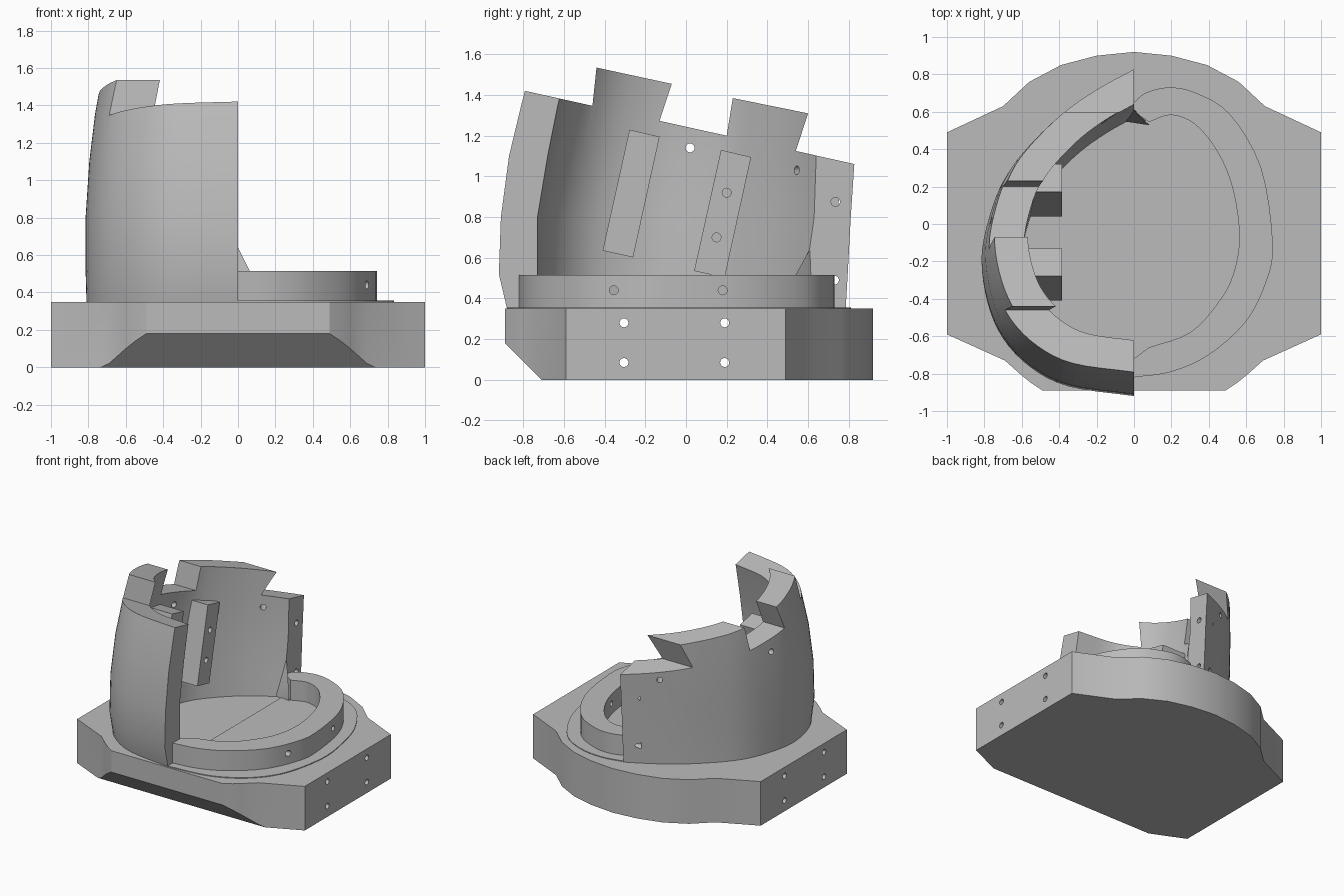
import bpy, bmesh, math
from mathutils import Vector

cube = bpy.data.objects.get("Cube")
if cube:
    bpy.data.objects.remove(cube, do_unlink=True)

grey = bpy.data.materials.new("plain grey")
grey.use_nodes = True
grey.diffuse_color = (0.5, 0.5, 0.5, 1)
grey.node_tree.nodes["Principled BSDF"].inputs["Base Color"].default_value = (0.5, 0.5, 0.5, 1)


def finish(name, bm):
    bmesh.ops.recalc_face_normals(bm, faces=bm.faces)
    mesh = bpy.data.meshes.new(name)
    bm.to_mesh(mesh)
    bm.free()
    mesh.materials.append(grey)
    obj = bpy.data.objects.new(name, mesh)
    bpy.context.collection.objects.link(obj)
    return obj


def prism(name, pts, axis, lo, hi):
    """Extrude a 2D outline along x (points are y, z) or z (points are x, y)."""
    bm = bmesh.new()
    place = (lambda p, h: (h, *p)) if axis == "x" else (lambda p, h: (*p, h))
    face = bm.faces.new([bm.verts.new(place(p, lo)) for p in pts])
    ext = bmesh.ops.extrude_face_region(bm, geom=[face])["geom"]
    shift = place((0, 0), hi - lo)
    bmesh.ops.translate(bm, vec=shift, verts=[g for g in ext if isinstance(g, bmesh.types.BMVert)])
    return finish(name, bm)


def curve(pts, steps=4):
    """Smooth curve through the points."""
    p = [Vector(q) for q in pts]
    p = [2 * p[0] - p[1]] + p + [2 * p[-1] - p[-2]]
    out = []
    for a, b, c, d in zip(p, p[1:], p[2:], p[3:]):
        for i in range(steps):
            t = i / steps
            out.append(b + (c - a) * t / 2 + (2 * a - 5 * b + 4 * c - d) * t * t / 2
                       + (3 * b - a - 3 * c + d) * t ** 3 / 2)
    return out + [p[-2]]


def carve(obj, tool, op="DIFFERENCE"):
    mod = obj.modifiers.new("carve", "BOOLEAN")
    mod.operation, mod.solver, mod.object = op, "EXACT", tool
    bpy.context.view_layer.objects.active = obj
    bpy.ops.object.modifier_apply(modifier=mod.name)
    bpy.data.objects.remove(tool, do_unlink=True)


def drill(obj, start, direction, length, radius=0.022):
    d = Vector(direction).normalized()
    bm = bmesh.new()
    bmesh.ops.create_cone(bm, cap_ends=True, segments=16, radius1=radius, radius2=radius, depth=length)
    turn = d.to_track_quat("Z", "Y").to_matrix()
    for v in bm.verts:
        v.co = turn @ v.co + Vector(start) + d * length / 2
    carve(obj, finish("drill", bm))


# Base plate with a sloped lower front edge and cross holes
half = [(0.49, -0.89), (0.55, -0.85), (0.6, -0.81), (0.69, -0.73), (1, -0.59),
        (1, 0.49), (0.7, 0.63), (0.56, 0.76), (0.39, 0.85), (0.2, 0.9)]
outline = half + [(0, 0.92)] + [(-x, y) for x, y in reversed(half)]
base = prism("base_plate", outline, "z", 0, 0.35)
carve(base, prism("wedge", [(-1, 0.29), (-1, -0.1), (-0.61, -0.1)], "x", -1.2, 1.2))
for y in (-0.305, 0.19):
    for z in (0.085, 0.28):
        drill(base, (-1.1, y, z), (1, 0, 0), 2.2)

# Thin seat under the ring
seat_edge = curve([(0, -0.88), (0.3, -0.85), (0.5, -0.77), (0.65, -0.65), (0.75, -0.5), (0.81, -0.3),
                   (0.835, -0.08), (0.81, 0.13), (0.74, 0.4), (0.58, 0.66), (0.38, 0.78), (0.18, 0.81), (0, 0.78)])
seat = prism("ring_seat", seat_edge, "z", 0.345, 0.356)

# Half ring
outer = curve([(0, -0.82), (0.2, -0.79), (0.4, -0.7), (0.6, -0.52), (0.71, -0.3), (0.742, -0.1), (0.68, 0.3),
               (0.51, 0.59), (0.32, 0.705), (0.18, 0.73), (0.06, 0.7), (0, 0.65)])
inner = curve([(0.08, -0.66), (0.3, -0.58), (0.45, -0.42), (0.53, -0.27), (0.563, -0.07), (0.53, 0.18),
               (0.45, 0.38), (0.33, 0.53), (0.2, 0.583), (0.08, 0.545)])
ring = prism("half_ring", outer + [Vector((0, 0.6))] + inner[::-1] + [Vector((0, -0.72))], "z", 0.35, 0.515)
for y in (-0.355, 0.18):
    drill(ring, (0.35, y, 0.44), (1, 0, 0), 0.6)

# Curved half shell: one egg outline scaled by (front, back, width) at each height
egg = curve([(0, 0), (0.43, 0.03), (0.68, 0.09), (0.86, 0.18), (0.96, 0.29), (1, 0.425), (0.95, 0.55),
             (0.86, 0.66), (0.72, 0.75), (0.49, 0.855), (0.25, 0.935), (0, 1)])
levels = [(0.35, (-0.88, 0.785, 0.81), (-0.73, 0.57, 0.6)),
          (0.52, (-0.92, 0.795, 0.815), (-0.73, 0.59, 0.6)),
          (0.8, (-0.91, 0.81, 0.815), (-0.73, 0.63, 0.6)),
          (1.1, (-0.87, 0.83, 0.795), (-0.68, 0.64, 0.6)),
          (1.35, (-0.81, 0.835, 0.765), (-0.63, 0.645, 0.58)),
          (1.6, (-0.745, 0.84, 0.72), (-0.57, 0.65, 0.55))]
bm = bmesh.new()
loops = []
for z, *sizes in levels:
    rims = [[bm.verts.new((-w * u, f + (b - f) * v, z)) for u, v in egg] for f, b, w in sizes]
    loops.append(rims[0] + rims[1][::-1])
n = len(loops[0])
for low, high in zip(loops, loops[1:]):
    for i in range(n):
        j = (i + 1) % n
        bm.faces.new((low[i], low[j], high[j], high[i]))
for loop in (loops[0], loops[-1]):
    for i in range(n // 2 - 1):
        bm.faces.new((loop[i], loop[i + 1], loop[n - 2 - i], loop[n - 1 - i]))
shell = finish("half_shell", bm)

# Sloped top with two leaning tabs
top = [(-1.1, 0.2), (-1.1, 1.489), (-0.46, 1.347), (-0.44, 1.535), (-0.07, 1.455), (-0.13, 1.273),
       (0.2, 1.2), (0.23, 1.385), (0.6, 1.31), (0.54, 1.125), (1.1, 1.0), (1.1, 0.2)]
carve(shell, prism("top_cutter", top, "x", -1.2, 0.2), "INTERSECT")

# Holes through the shell wall, then blind holes in its two end faces
drill(shell, (-0.3, 0.02, 1.14), (-1, 0, 0), 0.8)
drill(shell, (-0.14, -0.49, 1.255), (-0.23, -0.14, 0.02), 0.8)
drill(shell, (-0.07, 0.4, 1.03), (-0.5, 0.8, 0), 0.6)
for y, z in ((-0.76, 1.21), (-0.81, 0.83), (0.735, 0.875), (0.73, 0.49)):
    drill(shell, (0.05, y, z), (-1, 0, 0), 0.17)

# Leaning guide bars on the inner wall
parts = [base, seat, ring, shell]
for name, y, z, back in (("front_guide_bar", -0.41, 0.635, -0.65), ("rear_guide_bar", 0.04, 0.535, -0.6)):
    bar = prism(name, [(y, z), (y + 0.15, z - 0.033), (y + 0.28, z + 0.56), (y + 0.132, z + 0.595)],
                "x", back, -0.385)
    for dy, dz in ((0.11, 0.165), (0.16, 0.385)):
        drill(bar, (-0.3, y + dy, z + dz), (-1, 0, 0), 0.2)
    parts.append(bar)

# Small fin at the rear joint
bm = bmesh.new()
for co in ((-0.06, 0.55, 0.35), (0.08, 0.53, 0.35), (0, 0.62, 0.35), (-0.02, 0.63, 0.68), (0.07, 0.53, 0.5)):
    bm.verts.new(co)
bmesh.ops.convex_hull(bm, input=bm.verts)
parts.append(finish("rear_fin", bm))

bpy.ops.object.select_all(action="DESELECT")
for obj in parts:
    obj.select_set(True)
bpy.context.view_layer.objects.active = base
bpy.ops.object.shade_smooth_by_angle(angle=math.radians(30))
